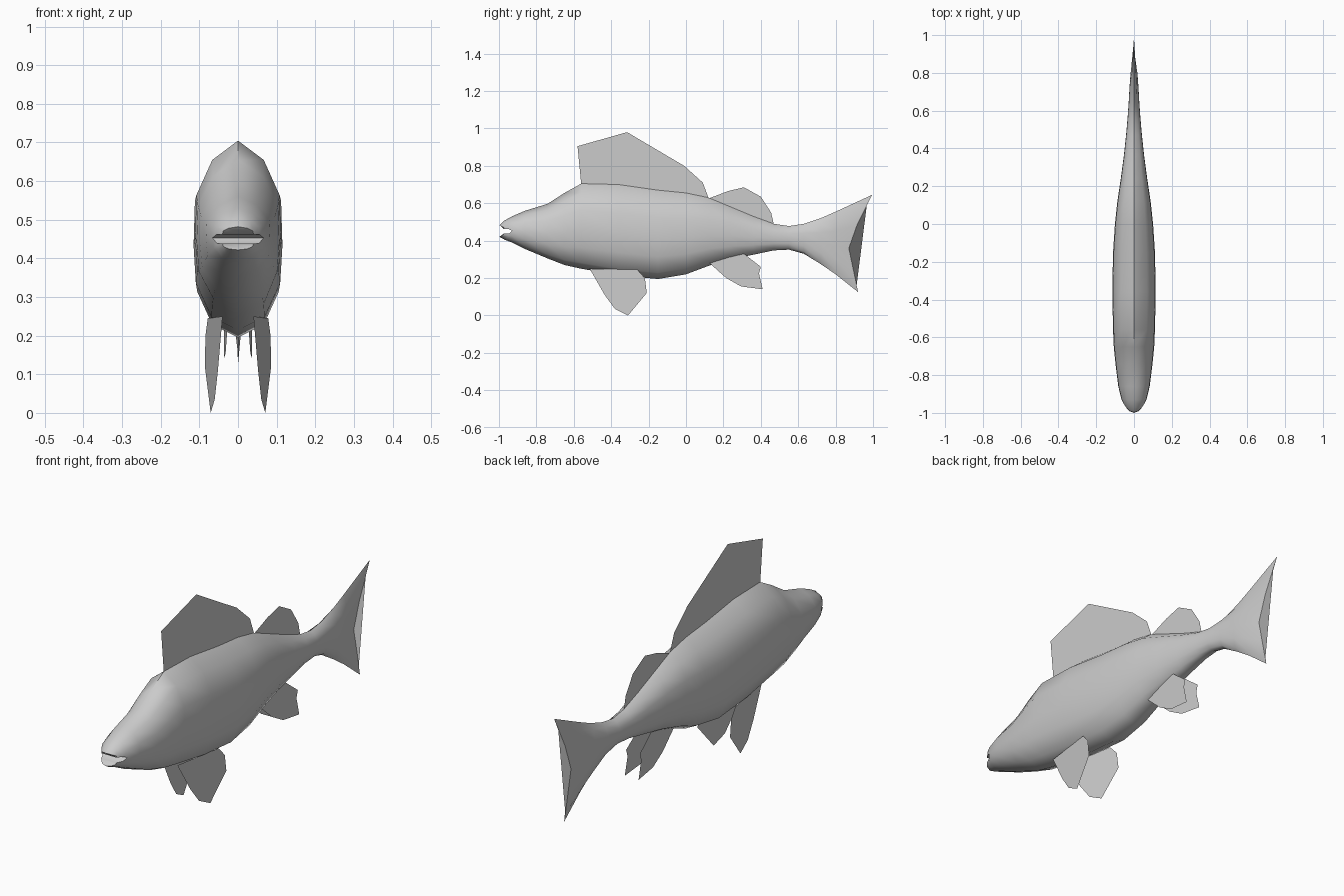
import bpy, bmesh, math

if "Cube" in bpy.data.objects:
    bpy.data.objects.remove(bpy.data.objects["Cube"])

grey = bpy.data.materials.new("plain grey")
grey.diffuse_color = (0.6, 0.6, 0.6, 1)
grey.use_nodes = True
grey.node_tree.nodes["Principled BSDF"].inputs["Base Color"].default_value = grey.diffuse_color


def make_object(name, bm):
    mesh = bpy.data.meshes.new(name)
    bm.to_mesh(mesh)
    bm.free()
    mesh.materials.append(grey)
    obj = bpy.data.objects.new(name, mesh)
    bpy.context.collection.objects.link(obj)
    return obj


# Cross-section of one side: (width fraction, height fraction), top to bottom
SECTION = [(0, 1), (.6, .89), (.97, .69), (1, .45), (.95, .25), (.6, .07), (0, 0)]
# Body stations: y, bottom z, top z, half width
STATIONS = [(-.93, .39, .53, .066), (-.86, .355, .56, .083), (-.74, .305, .597, .098),
            (-.65, .27, .655, .107), (-.56, .25, .705, .111), (-.36, .215, .70, .115),
            (-.15, .195, .67, .111), (0, .22, .655, .101), (.12, .265, .63, .088),
            (.24, .30, .58, .070), (.36, .325, .53, .054), (.47, .348, .49, .042),
            (.55, .352, .478, .035), (.63, .33, .49, .029), (.72, .275, .52, .024),
            (.80, .22, .555, .018)]


def ring_points(y, low, high, width):
    half = [(width * w, y, low + (high - low) * f) for w, f in SECTION]
    return half + [(-x, yy, z) for x, yy, z in half[-2:0:-1]]


bm = bmesh.new()
rings = [[bm.verts.new(p) for p in ring_points(*s)] for s in STATIONS]
# Forked trailing edge of the tail
tail = []
for x, _, z in ring_points(0, .125, .645, .002):
    f = (z - .125) / .52
    tail.append(bm.verts.new((x, .865 + (.26 if f > .5 else .11) * abs(f - .5), z)))
rings.append(tail)
for a, b in zip(rings, rings[1:]):
    for i in range(12):
        j = (i + 1) % 12
        bm.faces.new((a[i], a[j], b[j], b[i]))
bm.faces.new(tail)


# Two jaws, each a half ring narrowing to a lip, with a flat face inside the mouth
def jaw(indices, steps, mouth_z):
    prev = [rings[0][i] for i in indices]
    inner = []
    for y, edge, width in steps:
        cur = []
        for k, i in enumerate(indices):
            f = SECTION[i if i < 7 else 12 - i][1]
            t = min(1, abs(f - .45) / (.55 if edge > mouth_z else .45))
            w = SECTION[i if i < 7 else 12 - i][0]
            x = width * w * (-1 if i > 6 else 1)
            # lips curve back toward the corners
            cur.append(bm.verts.new((x, y + .025 * w ** 2, mouth_z + (edge - mouth_z) * t)))
        for k in range(len(cur) - 1):
            bm.faces.new((prev[k], prev[k + 1], cur[k + 1], cur[k]))
        bm.faces.new((prev[0], cur[0], cur[-1], prev[-1]))
        prev = cur
    bm.faces.new(prev)


jaw([9, 10, 11, 0, 1, 2, 3], [(-.975, .505, .056), (-.998, .482, .040)], .462)
jaw([3, 4, 5, 6, 7, 8, 9], [(-.97, .405, .054), (-1.0, .422, .040)], .438)
bmesh.ops.remove_doubles(bm, verts=bm.verts, dist=.0003)
bmesh.ops.recalc_face_normals(bm, faces=bm.faces)
body = make_object("body", bm)
bpy.context.view_layer.objects.active = body
body.select_set(True)
bpy.ops.object.shade_smooth_by_angle(angle=math.radians(60))


# Flat fins: outline in (y, z), with x given as a function of y
def fin(name, outline, x_at=lambda y: 0):
    bm = bmesh.new()
    face = bm.faces.new([bm.verts.new((x_at(y), y, z)) for y, z in outline])
    bm.normal_update()
    if face.normal.x < 0:
        face.normal_flip()
    bmesh.ops.triangulate(bm, faces=[face])
    make_object(name, bm)


fin("front_dorsal_fin", [(-.56, .70), (-.58, .905), (-.315, .98), (-.01, .80), (.09, .71),
                         (.12, .63), (0, .64), (-.15, .655), (-.36, .685)])
fin("rear_dorsal_fin", [(.12, .625), (.225, .665), (.31, .685), (.40, .635), (.455, .55),
                        (.47, .485), (.36, .52), (.24, .57)])

pelvic = [(-.515, .25), (-.435, .11), (-.38, .035), (-.31, 0), (-.21, .12), (-.22, .2),
          (-.26, .245)]
anal = [(.12, .285), (.215, .2), (.295, .155), (.41, .14), (.39, .225), (.40, .26), (.31, .33)]
for side, s in (("right", 1), ("left", -1)):
    fin(side + "_pelvic_fin", pelvic, lambda y: s * (.04 + .15 * (y + .515)))
    fin(side + "_anal_fin", anal, lambda y: s * (.025 + .04 * (y - .12)))
